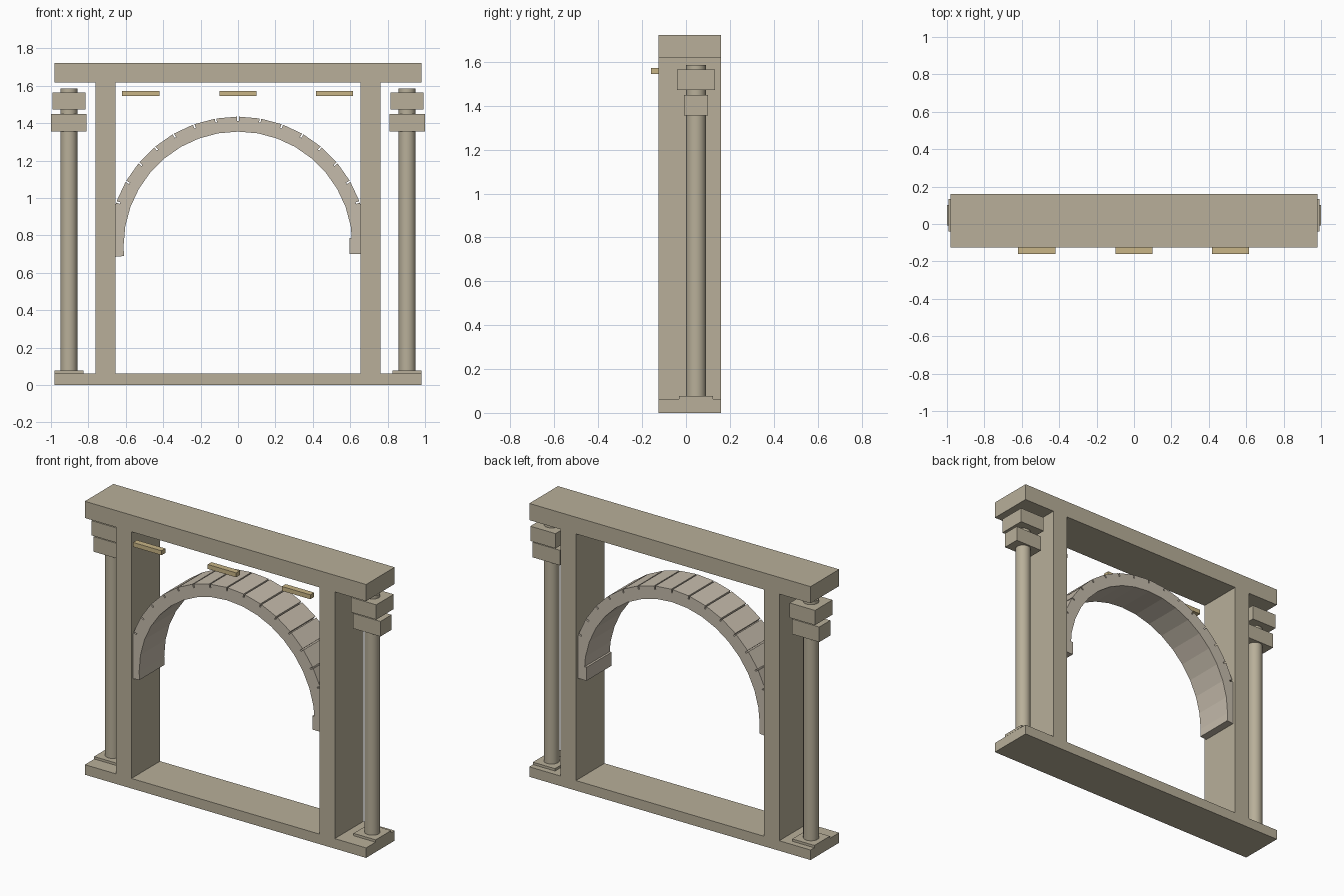
import bpy, bmesh
from math import sin, cos, radians

if "Cube" in bpy.data.objects:
    bpy.data.objects.remove(bpy.data.objects["Cube"])


def material(name, rgb):
    m = bpy.data.materials.new(name)
    m.diffuse_color = (*rgb, 1)
    m.use_nodes = True
    m.node_tree.nodes["Principled BSDF"].inputs["Base Color"].default_value = m.diffuse_color
    return m


STONE = material("stone", (0.48, 0.43, 0.32))
PALE = material("pale_stone", (0.56, 0.50, 0.41))
TAN = material("tan", (0.58, 0.46, 0.24))


def finish(bm, name, mat):
    bmesh.ops.recalc_face_normals(bm, faces=bm.faces)
    me = bpy.data.meshes.new(name)
    bm.to_mesh(me)
    bm.free()
    ob = bpy.data.objects.new(name, me)
    bpy.context.collection.objects.link(ob)
    me.materials.append(mat)
    return ob


def box(name, x, y, z, mat=STONE):
    bm = bmesh.new()
    bmesh.ops.create_cube(bm, size=1)
    for v in bm.verts:
        v.co = [(r[0] + r[1]) / 2 + c * (r[1] - r[0]) for r, c in zip((x, y, z), v.co)]
    return finish(bm, name, mat)


# Frame: sill, lintel and two piers
DEPTH = (-0.125, 0.16)
box("sill", (-0.98, 0.98), DEPTH, (0, 0.063))
box("lintel", (-0.98, 0.98), DEPTH, (1.617, 1.722))
for side, s in (("left", -1), ("right", 1)):
    box(side + "_pier", sorted((s * 0.655, s * 0.762)), DEPTH, (0.063, 1.617))

    # Side column with plinth and two capital blocks
    cx, cy = s * 0.904, 0.046
    box(side + "_plinth", (cx - 0.077, cx + 0.077), (cy - 0.077, cy + 0.077), (0.063, 0.078))
    box(side + "_lower_capital", (cx - 0.095, cx + 0.095), (cy - 0.055, cy + 0.055), (1.355, 1.45))
    box(side + "_upper_capital", (cx - 0.088, cx + 0.088), (cy - 0.087, cy + 0.087), (1.472, 1.565))
    bpy.ops.mesh.primitive_cylinder_add(vertices=32, radius=0.045, depth=1.522,
                                        location=(cx, cy, 0.824))
    shaft = bpy.context.object
    shaft.name = side + "_shaft"
    shaft.data.materials.append(STONE)
    bpy.ops.object.shade_smooth_by_angle()

# Arch ring: grooved outer edge, faceted inner edge
CZ, R_IN, R_OUT, GROOVE = 0.743, 0.612, 0.692, 0.022


def polar(r, deg):
    return r * cos(radians(deg)), CZ + r * sin(radians(deg))


outer = [polar(R_OUT, 0)]
for a in range(10, 180, 10):
    outer += [polar(R_OUT, a - 0.35), polar(R_OUT - GROOVE, a - 0.35),
              polar(R_OUT - GROOVE, a + 0.35), polar(R_OUT, a + 0.35)]
outer += [polar(R_OUT, 180), polar(R_OUT, 185)]
inner = [polar(R_IN, a) for a in [185] + list(range(180, -1, -10))]
bm = bmesh.new()
face = bm.faces.new([bm.verts.new((x, -0.11, z)) for x, z in outer + inner])
ext = bmesh.ops.extrude_face_region(bm, geom=[face])
bmesh.ops.translate(bm, vec=(0, 0.25, 0),
                    verts=[g for g in ext["geom"] if isinstance(g, bmesh.types.BMVert)])
finish(bm, "arch_ring", PALE)

# Upright springer block at the right foot of the arch
box("springer_block", (0.595, 0.685), (-0.11, 0.14), (0.70, 0.785), PALE)

# Small front strips below the lintel
for i, x in enumerate((-0.52, 0, 0.517)):
    box(f"front_strip_{i + 1}", (x - 0.099, x + 0.099), (-0.16, -0.122), (1.545, 1.573), TAN)
